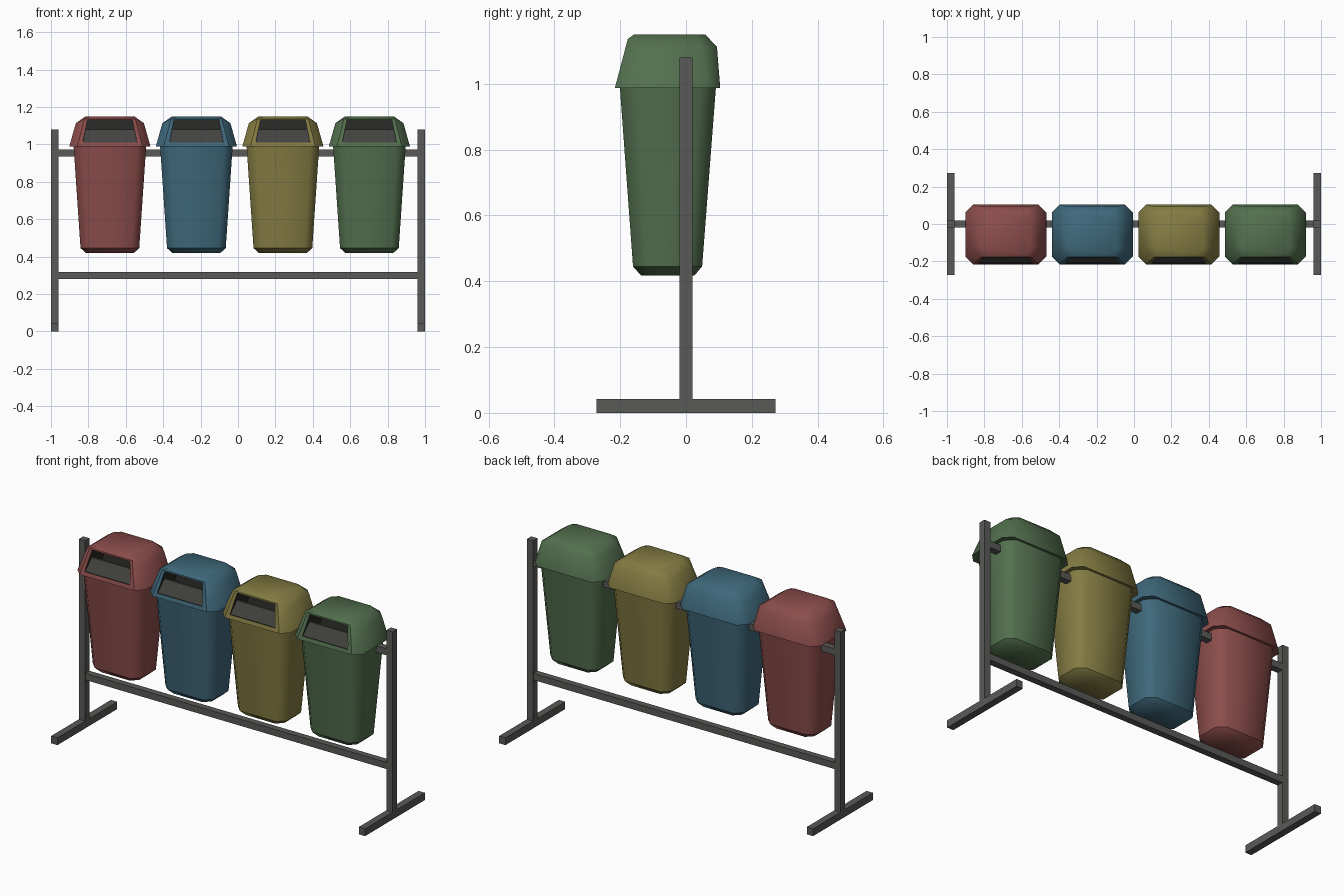
import bpy, bmesh, math
from mathutils import Vector

if "Cube" in bpy.data.objects:
    bpy.data.objects.remove(bpy.data.objects["Cube"])


def material(name, rgb):
    m = bpy.data.materials.new(name)
    m.diffuse_color = (*rgb, 1)
    m.use_nodes = True
    m.node_tree.nodes["Principled BSDF"].inputs["Base Color"].default_value = m.diffuse_color
    return m


STEEL = material("steel", (0.10, 0.10, 0.095))
FLAP = material("flap_grey", (0.055, 0.055, 0.05))
DARK = material("opening_dark", (0.02, 0.02, 0.018))


def finish(name, bm, mats, smooth=False):
    bmesh.ops.recalc_face_normals(bm, faces=bm.faces)
    if smooth:
        for f in bm.faces:
            f.smooth = True
        for e in bm.edges:
            if len(e.link_faces) == 2 and e.calc_face_angle(0) > math.radians(52):
                e.smooth = False
    me = bpy.data.meshes.new(name)
    bm.to_mesh(me)
    bm.free()
    for m in mats:
        me.materials.append(m)
    ob = bpy.data.objects.new(name, me)
    bpy.context.collection.objects.link(ob)
    return ob


def box(name, x, y, z, mat=STEEL):
    bm = bmesh.new()
    bmesh.ops.create_cube(bm, size=1)
    for v in bm.verts:
        v.co = [(a[0] + a[1]) / 2 + c * (a[1] - a[0]) for c, a in zip(v.co, (x, y, z))]
    return finish(name, bm, [mat])


def octagon(cx, hx, y0, y1, c, z_front, z_back):
    # chamfered rectangle; first two points are the front edge
    pts = [(-hx + c, y0), (hx - c, y0), (hx, y0 + c), (hx, y1 - c),
           (hx - c, y1), (-hx + c, y1), (-hx, y1 - c), (-hx, y0 + c)]
    return [(cx + x, y, z_front if i < 2 else z_back) for i, (x, y) in enumerate(pts)]


def loft(rings):
    bm = bmesh.new()
    vr = [[bm.verts.new(p) for p in r] for r in rings]
    walls = []
    for a, b in zip(vr, vr[1:]):
        for i in range(8):
            j = (i + 1) % 8
            walls.append(bm.faces.new((a[i], a[j], b[j], b[i])))
    bm.faces.new(vr[0][::-1])
    bm.faces.new(vr[-1])
    return bm, vr, walls


def bin_body(name, cx, mat):
    bm, vr, walls = loft([octagon(cx, 0.127, -0.137, 0.026, 0.035, 0.418, 0.418),
                          octagon(cx, 0.157, -0.161, 0.049, 0.042, 0.445, 0.445),
                          octagon(cx, 0.194, -0.201, 0.091, 0.048, 0.99, 0.99)])
    # crisp edge around the bottom bevel
    for i in range(8):
        bm.edges.get((vr[1][i], vr[1][(i + 1) % 8])).smooth = False
    finish(name, bm, [mat], True)


def bin_lid(name, cx, mat):
    bm, vr, walls = loft([octagon(cx, 0.217, -0.216, 0.104, 0.043, 0.988, 0.988),
                          octagon(cx, 0.182, -0.177, 0.094, 0.046, 1.136, 1.113),
                          octagon(cx, 0.130, -0.158, 0.058, 0.030, 1.15, 1.15)])
    front = walls[0]
    border = list(front.edges)
    # trapezoid opening in the sloping front
    bmesh.ops.inset_individual(bm, faces=[front], thickness=0.01)
    slope = lambda z: -0.216 + (z - 0.988) * 0.039 / 0.148
    for v in front.verts:
        z, hx = (1.129, 0.12) if v.co.z > 1.06 else (1.01, 0.145)
        v.co = (cx + math.copysign(hx, v.co.x - cx), slope(z), z)
    border += list(front.edges)
    # pocket behind the opening
    res = bmesh.ops.extrude_face_region(bm, geom=[front])["geom"]
    back = [g for g in res if isinstance(g, bmesh.types.BMFace)][0]
    if front.is_valid and front is not back:
        bm.faces.remove(front)
    bmesh.ops.translate(bm, verts=back.verts, vec=Vector((0, 0.15, 0)))
    back.material_index = 1
    for e in back.edges:
        e.smooth = False
        for f in e.link_faces:
            f.material_index = 1
    for e in border:
        if e.is_valid:
            e.smooth = False
    finish(name, bm, [mat, DARK], True)


def bin_flap(name, cx):
    # swing flap leaning inwards at the top
    bm = bmesh.new()
    rows = []
    for dy in (0, 0.012):
        rows.append([bm.verts.new((cx + x, y + dy, z)) for x, y, z in
                     ((-0.144, -0.207, 1.011), (0.144, -0.207, 1.011),
                      (0.130, -0.167, 1.08), (-0.130, -0.167, 1.08))])
    a, b = rows
    bm.faces.new(a)
    bm.faces.new(b[::-1])
    for i in range(4):
        j = (i + 1) % 4
        bm.faces.new((a[i], b[i], b[j], a[j]))
    finish(name, bm, [FLAP])


# four bins
colours = {"red": (0.26, 0.075, 0.07), "blue": (0.05, 0.14, 0.20),
           "yellow": (0.23, 0.20, 0.055), "green": (0.085, 0.16, 0.075)}
for i, (cname, rgb) in enumerate(colours.items()):
    cx = -0.685 + 0.4625 * i
    mat = material(cname + "_plastic", rgb)
    bin_body(cname + "_bin_body", cx, mat)
    bin_lid(cname + "_bin_lid", cx, mat)
    bin_flap(cname + "_bin_flap", cx)

# steel stand
for side, x in (("left", (-1.0, -0.96)), ("right", (0.96, 1.0))):
    box(side + "_post", x, (-0.02, 0.02), (0.042, 1.08))
    box(side + "_foot", x, (-0.272, 0.272), (0, 0.042))
box("upper_rail", (-0.96, 0.96), (-0.019, 0.019), (0.934, 0.972))
box("lower_rail", (-0.96, 0.96), (-0.019, 0.019), (0.279, 0.317))
